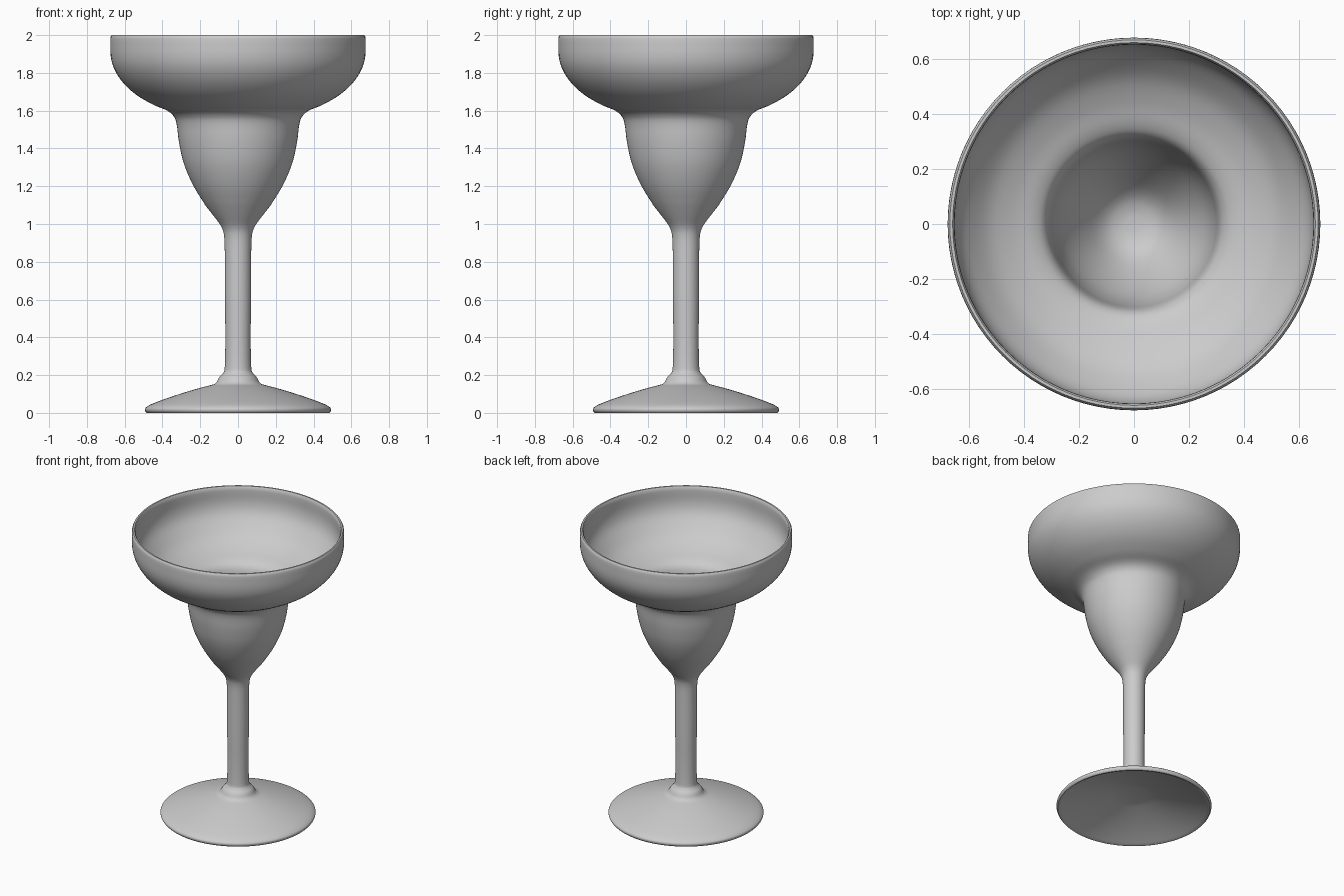
import bpy, bmesh
from math import cos, sin, tau, radians
from mathutils import Vector

if "Cube" in bpy.data.objects:
    bpy.data.objects.remove(bpy.data.objects["Cube"])

SEGMENTS = 96


def smooth_curve(points, steps=4):
    """Catmull-Rom curve through (radius, height) points."""
    p = [Vector(q) for q in points]
    p = [2 * p[0] - p[1]] + p + [2 * p[-1] - p[-2]]
    out = []
    for a, b, c, d in zip(p, p[1:], p[2:], p[3:]):
        for i in range(steps):
            t = i / steps
            out.append(0.5 * (2 * b + (c - a) * t + (2 * a - 5 * b + 4 * c - d) * t ** 2
                              + (3 * b - a - 3 * c + d) * t ** 3))
    return out + [p[-2]]


def lathe(name, profile):
    """Revolve a profile that starts and ends on the z axis."""
    bm = bmesh.new()
    rings = []
    for r, z in profile:
        if r < 1e-5:
            rings.append([bm.verts.new((0, 0, z))] * SEGMENTS)
        else:
            rings.append([bm.verts.new((r * cos(tau * i / SEGMENTS), r * sin(tau * i / SEGMENTS), z))
                          for i in range(SEGMENTS)])
    for lo, hi in zip(rings, rings[1:]):
        for i in range(SEGMENTS):
            j = (i + 1) % SEGMENTS
            bm.faces.new(list(dict.fromkeys((lo[i], lo[j], hi[j], hi[i]))))
    bmesh.ops.recalc_face_normals(bm, faces=bm.faces)
    mesh = bpy.data.meshes.new(name)
    bm.to_mesh(mesh)
    bm.free()
    obj = bpy.data.objects.new(name, mesh)
    bpy.context.collection.objects.link(obj)
    bpy.context.view_layer.objects.active = obj
    obj.select_set(True)
    bpy.ops.object.shade_smooth_by_angle(angle=radians(35))
    return obj


# Hollow underside of the foot
underside = [(0, 0.10), (0.10, 0.10), (0.14, 0.09), (0.46, 0.01), (0.475, 0.0)]
# Rounded foot edge and sloping top
foot = smooth_curve([(0.485, 0.0), (0.493, 0.012), (0.488, 0.028), (0.45, 0.05),
                     (0.34, 0.09), (0.22, 0.127), (0.125, 0.152)])
# Collar, stem and flare into the lower bowl
stem = smooth_curve([(0.112, 0.165), (0.098, 0.19), (0.078, 0.212), (0.070, 0.245),
                     (0.067, 0.40), (0.069, 0.60), (0.070, 0.85), (0.074, 0.94),
                     (0.088, 0.985), (0.115, 1.025)])
# Lower cup, shoulder and wide upper bowl
bowl_outside = smooth_curve([(0.17, 1.095), (0.235, 1.20), (0.285, 1.315), (0.312, 1.43),
                             (0.325, 1.53), (0.342, 1.572), (0.378, 1.602), (0.45, 1.632),
                             (0.54, 1.685), (0.61, 1.75), (0.655, 1.82), (0.674, 1.89),
                             (0.676, 1.98)])
# Rounded lip
rim = [(0.674, 1.992), (0.668, 2.0), (0.658, 2.0), (0.652, 1.99)]
# Inside of the bowl, down to the cup floor
bowl_inside = smooth_curve([(0.651, 1.97), (0.650, 1.89), (0.632, 1.825), (0.59, 1.765),
                            (0.525, 1.70), (0.44, 1.652), (0.365, 1.622), (0.325, 1.592),
                            (0.306, 1.54), (0.292, 1.43), (0.265, 1.32), (0.215, 1.21),
                            (0.15, 1.105), (0.10, 1.052), (0.05, 1.03), (0, 1.025)])

lathe("cocktail_glass", underside + foot + stem + bowl_outside + rim + bowl_inside)
